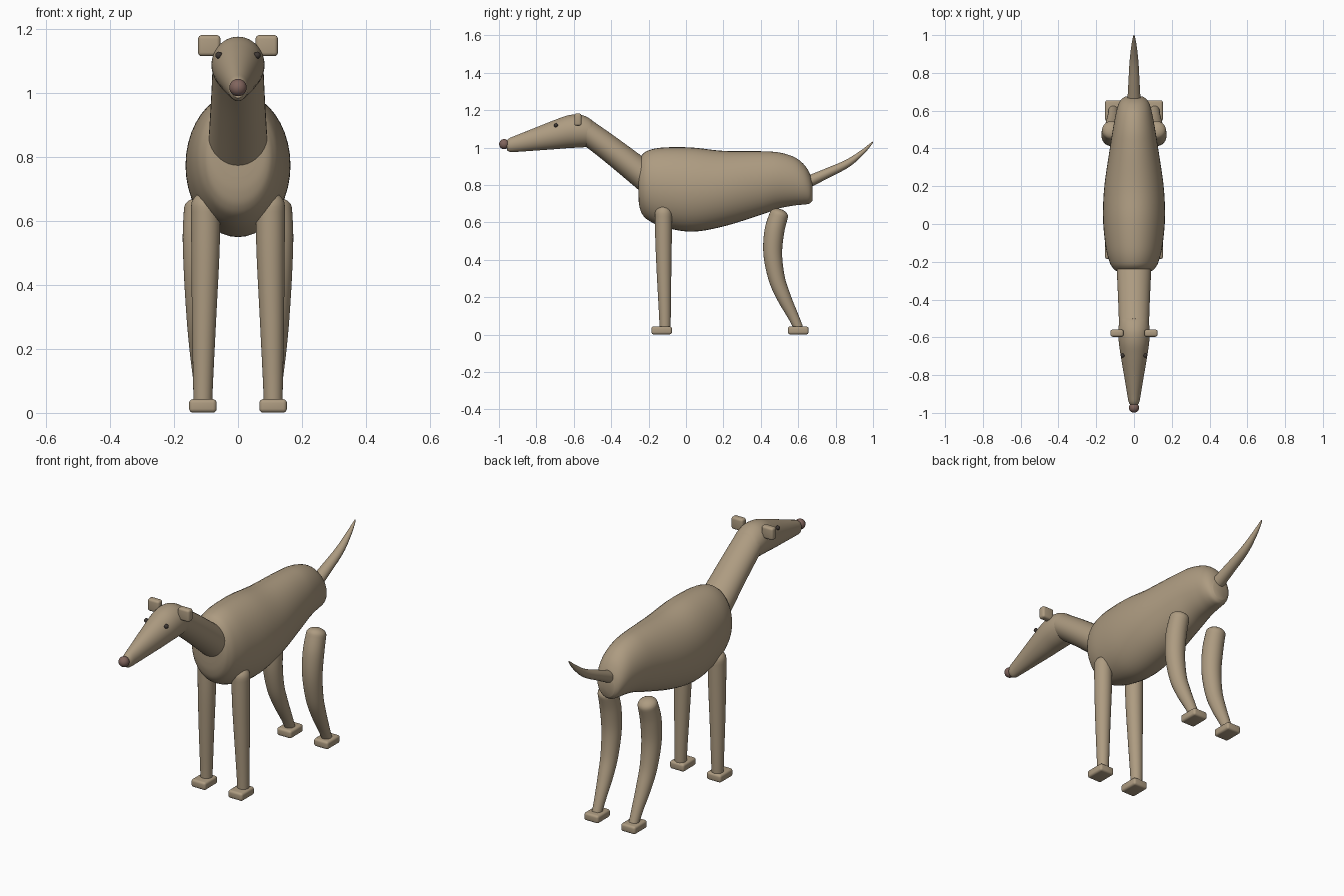
import bpy, bmesh, math
from mathutils import Vector

if "Cube" in bpy.data.objects:
    bpy.data.objects.remove(bpy.data.objects["Cube"])


def material(name, rgb):
    m = bpy.data.materials.new(name)
    m.diffuse_color = (*rgb, 1)
    m.use_nodes = True
    m.node_tree.nodes["Principled BSDF"].inputs["Base Color"].default_value = m.diffuse_color
    return m


COAT = material("coat", (0.42, 0.33, 0.22))
NOSE = material("nose_brown", (0.22, 0.13, 0.11))
DARK = material("eye_dark", (0.05, 0.04, 0.035))


def finish(bm, name, mat, mirror=False):
    bmesh.ops.recalc_face_normals(bm, faces=bm.faces)
    me = bpy.data.meshes.new(name)
    bm.to_mesh(me)
    bm.free()
    ob = bpy.data.objects.new(name, me)
    bpy.context.collection.objects.link(ob)
    me.materials.append(mat)
    if mirror:
        ob.modifiers.new("mirror", 'MIRROR')
    bpy.ops.object.select_all(action='DESELECT')
    ob.select_set(True)
    bpy.context.view_layer.objects.active = ob
    bpy.ops.object.shade_smooth_by_angle(angle=math.radians(50))
    return ob


def spline(pts, steps=6):
    """Catmull-Rom through rows of numbers."""
    out = []
    for i in range(len(pts) - 1):
        a, b, c, d = (Vector(pts[max(0, min(len(pts) - 1, k))]) for k in range(i - 1, i + 3))
        for s in range(steps):
            t = s / steps
            out.append(0.5 * (2 * b + (c - a) * t + (2 * a - 5 * b + 4 * c - d) * t ** 2
                              + (3 * b - a - 3 * c + d) * t ** 3))
    out.append(Vector(pts[-1]))
    return out


def skin(name, rings, mirror=False, n=40):
    """Join elliptical rings (centre, tangent, half width, half height)."""
    bm = bmesh.new()
    loops = []
    for c, t, rx, rz in rings:
        u = (Vector((1, 0, 0)) - t * t.x).normalized()
        v = t.cross(u)
        loops.append([bm.verts.new(c + u * rx * math.cos(2 * math.pi * k / n)
                                   + v * rz * math.sin(2 * math.pi * k / n)) for k in range(n)])
    for a, b in zip(loops, loops[1:]):
        for k in range(n):
            bm.faces.new((a[k], a[(k + 1) % n], b[(k + 1) % n], b[k]))
    bm.faces.new(loops[0])
    bm.faces.new(loops[-1])
    return finish(bm, name, COAT, mirror)


def hull(name, rows):
    """Loft along y from rows of (y, bottom, top, half width)."""
    rings = []
    for y, lo, hi, w in (r[:] for r in spline([Vector(r) for r in rows])):
        rings.append((Vector((0, y, (lo + hi) / 2)), Vector((0, 1, 0)), w, (hi - lo) / 2))
    return skin(name, rings)


def tube(name, rows, dome=0, mirror=False, widen=1):
    """Round tube along rows of (x, y, z, radius), with a domed start."""
    pts = spline(rows)
    cs = [Vector(p[:3]) for p in pts]
    rings = []
    for i, c in enumerate(cs):
        t = (cs[min(i + 1, len(cs) - 1)] - cs[max(i - 1, 0)]).normalized()
        rings.append((c, t, pts[i][3] * widen, pts[i][3]))
    c, t, rx, rz = rings[0]
    if dome:
        caps = [(c - t * dome * math.sin(a), t, rx * math.cos(a), rz * math.cos(a))
                for a in (math.radians(d) for d in (86, 70, 54, 36, 18))]
        rings = caps + rings
    return skin(name, rings, mirror)


def rounded_box(name, centre, size, bevel):
    bm = bmesh.new()
    bmesh.ops.create_cube(bm, size=1)
    bmesh.ops.scale(bm, vec=size, verts=bm.verts)
    bmesh.ops.bevel(bm, geom=bm.edges[:], offset=bevel, segments=4, profile=0.5, affect='EDGES')
    bmesh.ops.translate(bm, vec=centre, verts=bm.verts)
    return finish(bm, name, COAT, True)


def ball(name, centre, r, mat, mirror=False):
    bm = bmesh.new()
    bmesh.ops.create_uvsphere(bm, u_segments=24, v_segments=14, radius=r)
    bmesh.ops.translate(bm, vec=centre, verts=bm.verts)
    return finish(bm, name, mat, mirror)


# Torso
hull("body", [(-.255, .74, .89, .06), (-.25, .69, .925, .09), (-.235, .645, .96, .11),
              (-.2, .61, .985, .13), (-.12, .575, 1.0, .15), (.03, .55, 1.0, .164),
              (.2, .578, .982, .157), (.4, .64, .98, .128), (.5, .675, .973, .112),
              (.58, .69, .948, .097), (.63, .695, .91, .084), (.66, .70, .865, .067),
              (.675, .715, .82, .045)])

# Neck
tube("neck", [(0, -.54, 1.09, .066), (0, -.43, 1.01, .069), (0, -.32, .925, .073),
              (0, -.2, .83, .078)], widen=1.2)

# Head and long muzzle
hull("head", [(-.487, 1.045, 1.10, .045), (-.493, 1.02, 1.132, .068), (-.52, 1.005, 1.158, .078),
              (-.57, 1.0, 1.176, .083), (-.63, .997, 1.172, .08), (-.7, .991, 1.148, .07),
              (-.8, .984, 1.108, .053), (-.9, .977, 1.068, .036), (-.94, .976, 1.052, .029),
              (-.957, .985, 1.04, .02)])
ball("nose", (0, -.972, 1.018), .027, NOSE)
ball("eyes", (.06, -.696, 1.119), .011, DARK, True)
rounded_box("ears", (.09, -.578, 1.149), (.07, .038, .066), .012)

# Tail
tube("tail", [(0, .64, .81, .032), (0, .74, .856, .027), (0, .86, .913, .021),
              (0, .94, .972, .013), (0, .985, 1.015, .006), (0, 1.0, 1.031, .002)], widen=1.12)

# Legs
tube("front_legs", [(.101, -.12, .645, .046), (.102, -.12, .5, .044), (.106, -.117, .3, .038),
                    (.109, -.113, .12, .032), (.11, -.112, .03, .029)], dome=.046, mirror=True)
tube("hind_legs", [(.119, .497, .64, .05), (.12, .472, .55, .053), (.119, .464, .43, .05),
                   (.117, .485, .3, .044), (.114, .523, .2, .038), (.111, .572, .1, .029),
                   (.11, .602, .035, .025)], dome=.032, mirror=True)

# Feet
for label, y in (("front_feet", -.13), ("hind_feet", .6)):
    rounded_box(label, (.11, y, .022), (.086, .11, .042), .012)
